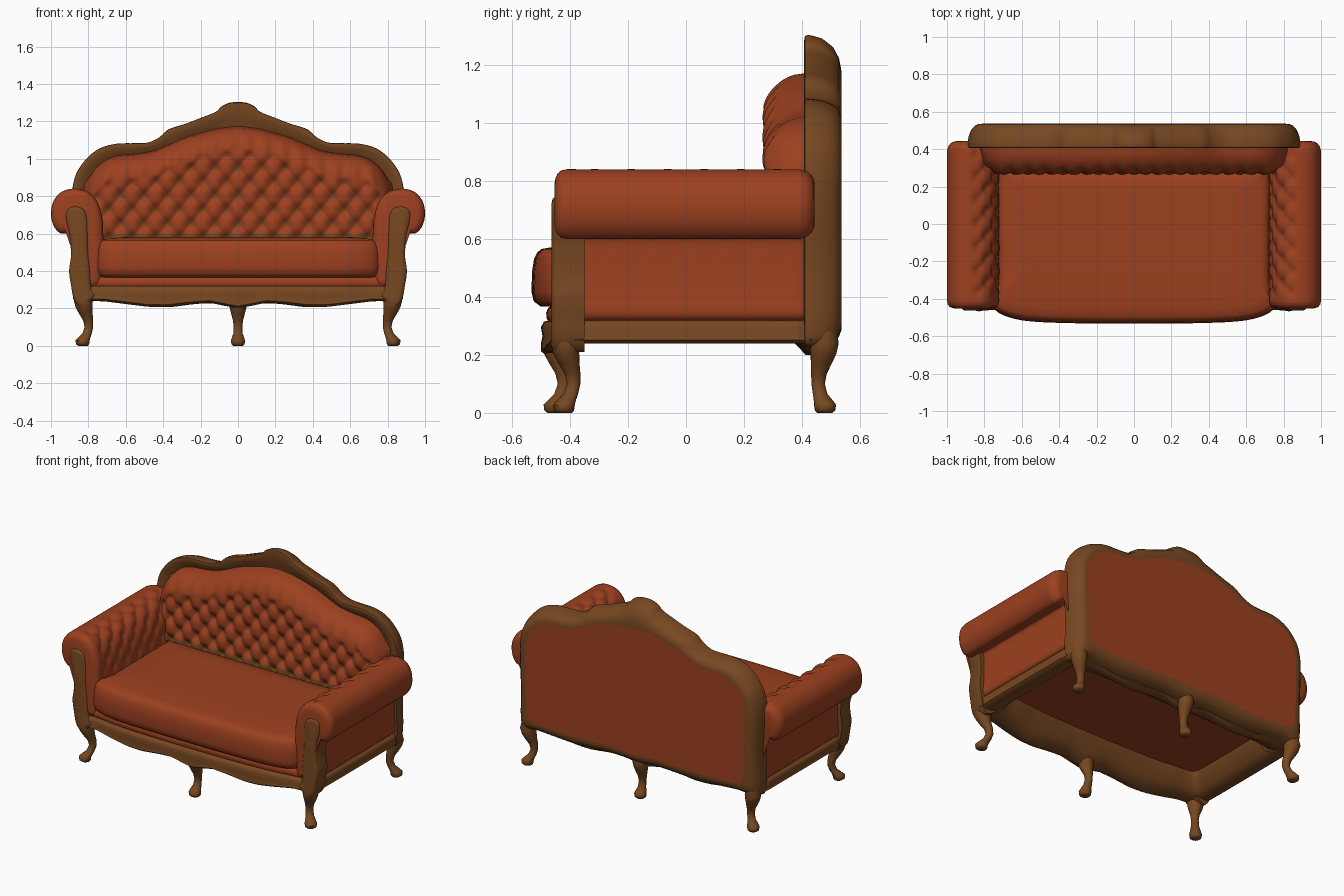
import bpy, bmesh, math
from mathutils import Vector

if "Cube" in bpy.data.objects:
    bpy.data.objects.remove(bpy.data.objects["Cube"])


def material(name, col):
    m = bpy.data.materials.new(name)
    m.diffuse_color = (*col, 1)
    m.use_nodes = True
    m.node_tree.nodes["Principled BSDF"].inputs["Base Color"].default_value = m.diffuse_color
    return m


LEATHER = material("red brown leather", (0.335, 0.052, 0.014))
WOOD = material("brown wood", (0.185, 0.064, 0.015))
PI = math.pi


def finish(name, bm, mats, front=None):
    bmesh.ops.recalc_face_normals(bm, faces=bm.faces[:])
    if front and sum(f.normal.dot(front) * f.calc_area() for f in bm.faces) < 0:
        bmesh.ops.reverse_faces(bm, faces=bm.faces[:])
    me = bpy.data.meshes.new(name)
    bm.to_mesh(me)
    bm.free()
    for m in mats:
        me.materials.append(m)
    ob = bpy.data.objects.new(name, me)
    bpy.context.collection.objects.link(ob)
    bpy.ops.object.select_all(action='DESELECT')
    ob.select_set(True)
    bpy.context.view_layer.objects.active = ob
    bpy.ops.object.shade_smooth_by_angle(angle=math.radians(55))
    return ob


def loft(name, rings, mats, closed=True, caps=(True, True), cap_mats=(0, 0), rule=None, front=None):
    """Skin a list of equal rings; optional end caps and a per-face material rule."""
    bm = bmesh.new()
    vs = [[bm.verts.new(p) for p in r] for r in rings]
    n = len(rings[0])
    for a, b in zip(vs, vs[1:]):
        for i in range(n if closed else n - 1):
            j = (i + 1) % n
            f = bm.faces.new((a[i], a[j], b[j], b[i]))
            if rule:
                f.material_index = rule(f.calc_center_median())
    for k, ring in ((0, vs[0]), (1, vs[-1])):
        if caps[k]:
            bm.faces.new(ring).material_index = cap_mats[k]
    return finish(name, bm, mats, front)


def curve(pts, n=4):
    """Closed smooth curve through 2D points."""
    out, m = [], len(pts)
    for i in range(m):
        a, b, c, d = (Vector(pts[(i + k) % m]) for k in (-1, 0, 1, 2))
        for s in range(n):
            t = s / n
            out.append(0.5 * (2 * b + (c - a) * t + (2 * a - 5 * b + 4 * c - d) * t * t
                              + (3 * b - a - 3 * c + d) * t ** 3))
    return out


def mirrored(half):
    return half + [(-x, y) for x, y in reversed(half[1:-1])]


def normals(pts):
    n = len(pts)
    area = sum(pts[i - 1].cross(pts[i]) for i in range(n))
    s = 1 if area > 0 else -1
    return [Vector((-t.y, t.x)).normalized() * s
            for t in (pts[(i + 1) % n] - pts[i - 1] for i in range(n))]


def inset(pts, d):
    return [p + q * d for p, q in zip(pts, normals(pts))]


def shrink(pts, d):
    return [Vector((p.x * (1 - d / .885), p.y * (1 - d / .49))) for p in pts]


def interp(table, x):
    for (x0, y0), (x1, y1) in zip(table, table[1:]):
        if x <= x1:
            return y0 + (y1 - y0) * (x - x0) / (x1 - x0)
    return table[-1][1]


def clamp(v):
    v = max(0.0, min(1.0, v))
    return v * v * (3 - 2 * v)


def dome(d):
    """Quarter-round rise from an edge."""
    return math.sqrt(max(0.0, 1 - (1 - max(0.0, min(1.0, d))) ** 2))


A, B = 0.063, 0.075  # half spacing of the diamond tufting


def button_distance(u, v):
    p, q = (u / A + v / B) / 2, (u / A - v / B) / 2
    dp, dq = p - round(p), q - round(q)
    return math.hypot(A * (dp + dq), B * (dp - dq))


def tuft(u, v):
    """Depth of the tufting: 0 on a pillow, 1 in a button."""
    p, q = (u / A + v / B) / 2, (u / A - v / B) / 2
    pillow = abs(math.sin(PI * p) * math.sin(PI * q)) ** .8
    return 0.45 * (1 - pillow) + 0.55 * math.exp(-(button_distance(u, v) / 0.027) ** 2)


# back frame: carved wooden surround with leather rear panel
outer = [(0, .225), (.15, .235), (.3, .228), (.45, .222), (.6, .23), (.75, .24), (.86, .23),
         (.885, .3), (.88, .5), (.89, .7), (.888, .82), (.865, .92), (.81, 1.0), (.74, 1.055),
         (.65, 1.08), (.55, 1.083), (.48, 1.087), (.42, 1.115), (.37, 1.158), (.28, 1.187),
         (.2, 1.218), (.12, 1.25), (.09, 1.278), (.05, 1.298), (0, 1.303)]
inner = [(0, .29), (.15, .30), (.3, .295), (.45, .29), (.6, .295), (.72, .30), (.79, .31),
         (.81, .36), (.815, .5), (.82, .7), (.82, .82), (.80, .90), (.76, .95), (.71, .99),
         (.64, 1.015), (.55, 1.02), (.46, 1.033), (.39, 1.06), (.33, 1.09), (.25, 1.12),
         (.18, 1.14), (.12, 1.155), (.08, 1.163), (.04, 1.168), (0, 1.17)]
co, ci = curve(mirrored(outer)), curve(mirrored(inner))
steps = [(1, .43), (.9, .425), (.5, .415), (.15, .407), (.03, .41), (0, .42), (.03, .44), (.1, .47),
         (.32, .507), (.6, .527), (.9, .535), (1.15, .536), (1.2, .536)]
loft("back_frame", [[Vector((a.x + (b.x - a.x) * t, y, a.y + (b.y - a.y) * t)) for a, b in zip(co, ci)]
                    for t, y in steps], [WOOD, LEATHER], cap_mats=(0, 1))

# tufted back cushion, flattening into vertical folds near its top edge
top = [(0, 1.175), (.12, 1.16), (.28, 1.115), (.37, 1.075), (.45, 1.04), (.55, 1.025),
       (.65, 1.018), (.72, .99), (.78, .935), (.83, .84)]
grid = []
for j in range(91):
    row = []
    for i in range(221):
        x = -.825 + 1.65 * i / 220
        zt = sum(interp(top, abs(x + k * .015)) for k in (-2, -1, 0, 1, 2)) / 5
        z = .5 + (zt - .5) * j / 90
        bulge = dome((zt - z) / .14) * dome((.825 - abs(x)) / .11)
        w = clamp((zt - z - .1) / .08)
        fold = .35 * math.cos(PI * x / A / 1.5) ** 2 * clamp((zt - z) / .08)
        dent = w * tuft(x, z - .65) + (1 - w) * fold
        row.append(Vector((x, .425 - .162 * bulge + .034 * dent * bulge, z)))
    grid.append(row)


def button_rule(c):
    zt = interp(top, abs(c.x))
    return int(c.z < .6 or (zt - c.z > .15 and button_distance(c.x, c.z - .65) < .014))


loft("back_cushion", grid, [LEATHER, WOOD], closed=False, caps=(False, False),
     rule=button_rule, front=Vector((0, -1, 0)))

# rolled arms with tufted inner side, and scrolled front posts
arm = curve([(.74, .33), (.722, .45), (.72, .58), (.725, .68), (.75, .765), (.79, .815), (.84, .836),
             (.90, .838), (.955, .815), (.99, .765), (1.0, .70), (.985, .64), (.95, .602), (.905, .603),
             (.876, .60), (.87, .52), (.872, .42), (.872, .33), (.80, .31)], 6)
arm_in = normals(arm)
post = curve([(.82, .725), (.855, .745), (.895, .742), (.92, .715), (.918, .66), (.90, .58), (.893, .48),
              (.903, .40), (.892, .32), (.878, .25), (.845, .21), (.80, .228), (.765, .268), (.785, .31),
              (.79, .4), (.80, .5), (.803, .6), (.806, .68)], 4)
ends = [(-.453, .05), (-.45, .032), (-.443, .015), (-.43, .004), (-.41, 0)]
ends_back = [(.39, 0), (.415, .007), (.432, .02), (.441, .038), (.443, .052)]
stations = ends + [(-.41 + .8 * k / 90, 0) for k in range(1, 90)] + ends_back
length = [0]
for a, b in zip(arm, arm[1:]):
    length.append(length[-1] + (b - a).length)
for side, sx in (("left", -1), ("right", 1)):
    rings = []
    for y, d in stations:
        ring = []
        for k, (p, q) in enumerate(zip(arm, arm_in)):
            w = clamp((.89 - p.x) / .08) * clamp((p.y - .5) / .1) * clamp((y + .42) / .08)
            s = p + q * (d + .022 * w * tuft(y, length[k] - .27))
            ring.append(Vector((sx * s.x, y, s.y)))
        rings.append(ring)
    loft(side + "_arm", rings, [LEATHER])
    loft(side + "_front_post", [[Vector((sx * p.x, y, p.y)) for p in inset(post, d)]
                                for y, d in ((-.463, .022), (-.46, .009), (-.45, 0), (-.35, 0))], [WOOD])

# seat cushion with bowed front
plan = curve(mirrored([(0, -.533), (.3, -.531), (.55, -.521), (.68, -.495), (.745, -.455), (.757, -.40),
                       (.735, -.3), (.735, 0), (.735, .26), (.70, .31), (.4, .31), (0, .31)]), 6)
loft("seat_cushion", [[Vector((p.x, p.y, z)) for p in f(plan, d)] for f, d, z in
                      ((inset, .04, .366), (inset, .03, .368), (inset, .008, .385), (inset, 0, .42),
                       (inset, .003, .49), (inset, .009, .53), (inset, .02, .553), (inset, .035, .565),
                       (shrink, .07, .572), (shrink, .16, .58), (shrink, .24, .582), (shrink, .25, .582))], [LEATHER])

# wooden apron ring with scalloped lower edge and deep sloping inner walls
scallop = [(0, .20), (.08, .215), (.15, .23), (.25, .223), (.38, .207), (.48, .208), (.6, .223), (.72, .238), (.9, .24)]
base = curve(mirrored([(0, -.50), (.3, -.497), (.55, -.485), (.7, -.465), (.82, -.452), (.868, -.42),
                       (.882, -.3), (.882, .3), (.878, .40), (.84, .45), (.5, .47), (0, .47)]), 8)
section = [(inset, .03, .32), (inset, .01, .314), (inset, 0, .295), (inset, .005, .265), (inset, 0, None),
           (inset, .018, None), (shrink, .06, None), (shrink, .12, .26), (shrink, .16, .36)]
rings = []
for k, (f, d, z) in enumerate(section):
    rings.append([Vector((q.x, q.y, z or interp(scallop, abs(p.x)) + (.012 if k == 4 else 0)))
                  for p, q in zip(base, f(base, d))])
loft("apron", rings, [WOOD], caps=(False, False))

# leather seat base, its underside is the floor seen from below
loft("seat_base", [[Vector((p.x, p.y, z)) for p in f(base, d)] for f, d, z in
                   ((shrink, .17, .36), (shrink, .155, .36), (inset, .04, .355), (inset, .03, .31),
                    (inset, .02, .325), (inset, .018, .345), (inset, .025, .362), (inset, .04, .372))], [LEATHER])

# cabriole legs: (height, outward shift, radius)
shape = [(0, .004, .026), (.008, .006, .035), (.028, .006, .038), (.045, -.004, .032), (.065, -.018, .025),
         (.1, -.028, .023), (.135, -.024, .027), (.17, -.012, .036), (.205, -.002, .045),
         (.24, .002, .05), (.30, -.005, .045)]
for name, x, y, dx, dy in (("front_left_leg", -.825, -.415, -1, -1), ("front_right_leg", .825, -.415, 1, -1),
                           ("back_left_leg", -.825, .475, -1, .7), ("back_right_leg", .825, .475, 1, .7),
                           ("front_middle_leg", 0, -.447, 0, -1), ("back_middle_leg", 0, .475, 0, .7)):
    loft(name, [[Vector((x + dx * o + r * math.cos(k * PI / 10), y + dy * o + r * math.sin(k * PI / 10), z))
                 for k in range(20)] for z, o, r in shape], [WOOD])
